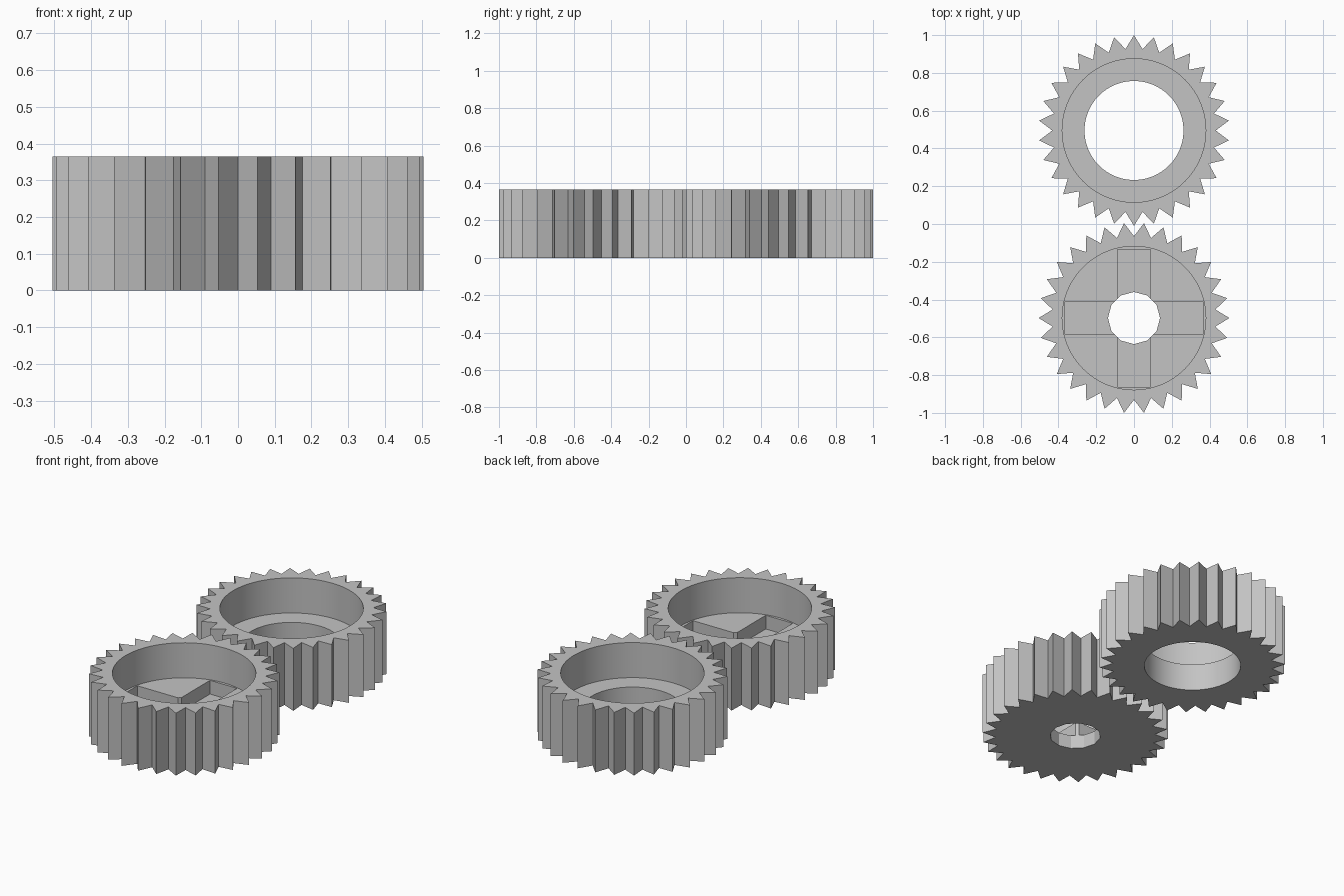
import bpy
import bmesh
from math import pi, sin, cos, radians

HEIGHT = 0.365
FLOOR_Z = 0.16
SLOT_Z = 0.08
TIP_R, ROOT_R = 0.505, 0.433
TEETH = 30

cube = bpy.data.objects.get("Cube")
if cube:
    bpy.data.objects.remove(cube, do_unlink=True)

grey = bpy.data.materials.new("light_grey")
grey.use_nodes = True
colour = (0.55, 0.55, 0.55, 1)
grey.diffuse_color = colour
grey.node_tree.nodes["Principled BSDF"].inputs["Base Color"].default_value = colour


def prism(name, points, z0, z1):
    """Extrude a closed outline between two heights."""
    bm = bmesh.new()
    face = bm.faces.new([bm.verts.new((x, y, z0)) for x, y in points])
    top = bmesh.ops.extrude_face_region(bm, geom=[face])["geom"]
    verts = [v for v in top if isinstance(v, bmesh.types.BMVert)]
    bmesh.ops.translate(bm, verts=verts, vec=(0, 0, z1 - z0))
    bmesh.ops.recalc_face_normals(bm, faces=bm.faces)
    mesh = bpy.data.meshes.new(name)
    bm.to_mesh(mesh)
    bm.free()
    ob = bpy.data.objects.new(name, mesh)
    bpy.context.collection.objects.link(ob)
    return ob


def ring(radii, count, start=0.0):
    """Points around a circle, cycling through the given radii."""
    return [(radii[i % len(radii)] * cos(start + 2 * pi * i / count),
             radii[i % len(radii)] * sin(start + 2 * pi * i / count))
            for i in range(count)]


def rectangle(hx, hy):
    return [(-hx, -hy), (hx, -hy), (hx, hy), (-hx, hy)]


def carve(ob, cutters):
    """Subtract every cutter, bake the result and discard the cutters."""
    for c in cutters:
        c.hide_render = True
        mod = ob.modifiers.new("cut", 'BOOLEAN')
        mod.operation = 'DIFFERENCE'
        mod.solver = 'EXACT'
        mod.object = c
    bpy.context.view_layer.update()
    graph = bpy.context.evaluated_depsgraph_get()
    mesh = bpy.data.meshes.new_from_object(ob.evaluated_get(graph))
    ob.modifiers.clear()
    ob.data = mesh
    for c in cutters:
        bpy.data.objects.remove(c, do_unlink=True)


def gear(name, y, start, hole_r, hole_sides, slots):
    # Toothed body
    body = prism(name, ring((TIP_R, ROOT_R), 2 * TEETH, start), 0, HEIGHT)
    # Round recess and through hole
    cutters = [prism("recess_cutter", ring((0.38,), 96), FLOOR_Z, HEIGHT + 0.1),
               prism("hole_cutter", ring((hole_r,), hole_sides), -0.1, FLOOR_Z + 0.1)]
    # Crossed slots sunk into the floor
    if slots:
        for hx, hy in ((0.364, 0.0875), (0.0875, 0.364)):
            cutters.append(prism("slot_cutter", rectangle(hx, hy), SLOT_Z, FLOOR_Z + 0.1))
    carve(body, cutters)
    body.location.y = y
    body.data.materials.clear()
    body.data.materials.append(grey)
    bpy.ops.object.select_all(action='DESELECT')
    body.select_set(True)
    bpy.context.view_layer.objects.active = body
    bpy.ops.object.shade_smooth_by_angle(angle=radians(20))


gear("back_gear", 1 - TIP_R, pi / 2, 0.262, 96, False)
gear("front_gear", -1 + TIP_R * cos(pi / TEETH), 0, 0.138, 12, True)
